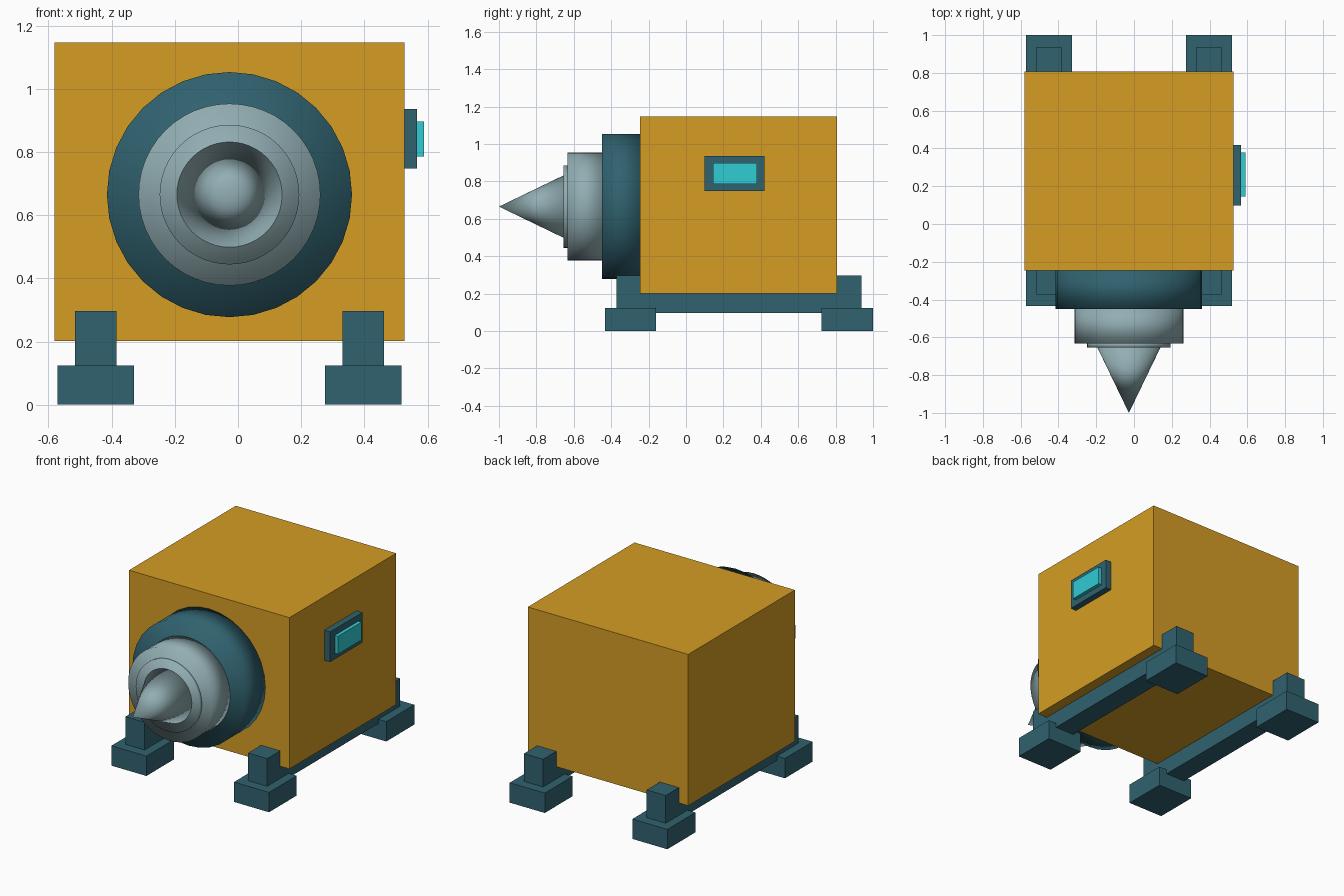
import bpy, bmesh, math
from mathutils import Matrix

if "Cube" in bpy.data.objects:
    bpy.data.objects.remove(bpy.data.objects["Cube"])

CX, CZ = -0.027, 0.665   # drill axis


def material(name, rgb):
    lin = [(c / 255 / 12.92) if c <= 10 else ((c / 255 + 0.055) / 1.055) ** 2.4 for c in rgb]
    m = bpy.data.materials.new(name)
    m.diffuse_color = (*lin, 1)
    m.use_nodes = True
    m.node_tree.nodes["Principled BSDF"].inputs["Base Color"].default_value = m.diffuse_color
    return m


ORANGE = material("orange paint", (213, 157, 36))
TEAL = material("dark teal metal", (48, 98, 111))
STEEL = material("pale steel", (146, 174, 179))
CYAN = material("cyan screen", (48, 204, 212))


def finish(name, bm, mat):
    me = bpy.data.meshes.new(name)
    bm.to_mesh(me)
    bm.free()
    me.materials.append(mat)
    ob = bpy.data.objects.new(name, me)
    bpy.context.collection.objects.link(ob)
    return ob


def box(name, x, y, z, mat):
    bm = bmesh.new()
    bmesh.ops.create_cube(bm, size=1)
    for v in bm.verts:
        v.co = [(a + b) / 2 + c * (b - a) for (a, b), c in zip((x, y, z), v.co)]
    return finish(name, bm, mat)


def turned(name, r_back, r_front, y_back, y_front, mat, sides=32):
    """Round part on the drill axis, soft shaded over its rim."""
    bm = bmesh.new()
    m = (Matrix.Translation((CX, (y_back + y_front) / 2, CZ))
         @ Matrix.Rotation(math.pi / 2, 4, 'X'))
    bmesh.ops.create_cone(bm, cap_ends=True, segments=sides, radius1=r_back,
                          radius2=r_front, depth=y_back - y_front, matrix=m)
    for f in bm.faces:
        f.smooth = True
    return finish(name, bm, mat)


# Main housing
box("housing", (-0.581, 0.527), (-0.245, 0.808), (0.201, 1.146), ORANGE)

# Drill head, from the housing forward
turned("drill_collar", 0.388, 0.388, -0.235, -0.450, TEAL)
turned("drill_ring", 0.288, 0.288, -0.440, -0.633, STEEL, 48)
turned("drill_disc", 0.221, 0.221, -0.625, -0.655, STEEL, 48)
turned("drill_tip", 0.169, 0.0, -0.650, -1.0, STEEL, 48)

# Skid rails and feet
for side, s in (("left", -1), ("right", 1)):
    cx = CX + s * 0.4235
    box(side + "_rail", (cx - 0.066, cx + 0.066), (-0.372, 0.938), (0.097, 0.297), TEAL)
    for end, y in (("front", (-0.433, -0.160)), ("back", (0.724, 1.0))):
        box(f"{side}_{end}_foot", (cx - 0.121, cx + 0.121), y, (0.0, 0.124), TEAL)

# Control panel on the right side
box("panel_frame", (0.520, 0.567), (0.099, 0.419), (0.748, 0.936), TEAL)
box("panel_screen", (0.560, 0.589), (0.145, 0.379), (0.785, 0.897), CYAN)
